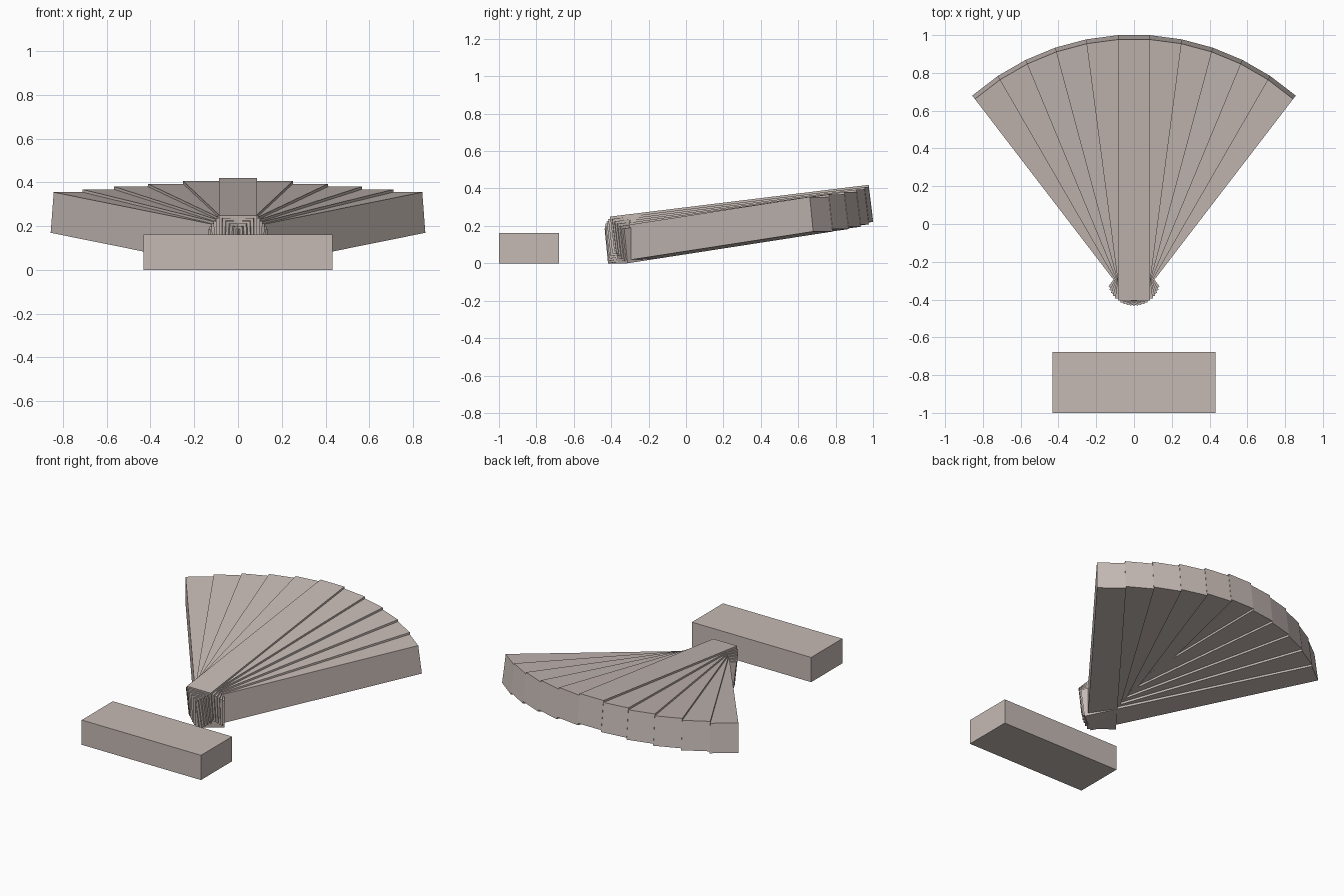
import bpy
import math
from mathutils import Matrix, Vector

cube = bpy.data.objects.get("Cube")
if cube:
    bpy.data.objects.remove(cube, do_unlink=True)

# Single warm grey stone colour
stone = bpy.data.materials.new("warm_grey_stone")
stone.use_nodes = True
colour = (0.56, 0.49, 0.46, 1)
stone.diffuse_color = colour
stone.node_tree.nodes["Principled BSDF"].inputs["Base Color"].default_value = colour


def box(name, low, high, transform=Matrix()):
    """Box between two corners, with a transform baked into its mesh."""
    low, high = Vector(low), Vector(high)
    bpy.ops.mesh.primitive_cube_add(size=1)
    obj = bpy.context.object
    obj.name = name
    obj.data.transform(transform @ Matrix.Translation((low + high) / 2)
                       @ Matrix.Diagonal((*(high - low), 1)))
    obj.data.materials.append(stone)
    return obj


# Free-standing block at the front
box("front_block", (-0.432, -1, 0), (0.432, -0.678, 0.162))

# Fan of overlapping slats: tilted up to the back, each pair lower than the last
PIVOT_Y = -0.295
STEP = math.radians(7.5)
TILT = math.radians(7)
DROP = 0.0128
SIDE_PAIRS = 5
WIDTH, LENGTH, HEIGHT = 0.172, 1.393, 0.187

for i in range(-SIDE_PAIRS, SIDE_PAIRS + 1):
    lift = DROP * (SIDE_PAIRS - abs(i))
    place = (Matrix.Translation((0, PIVOT_Y, lift))
             @ Matrix.Rotation(-i * STEP, 4, 'Z')
             @ Matrix.Translation((0, -0.088, 0))
             @ Matrix.Rotation(TILT, 4, 'X'))
    side = "centre" if i == 0 else ("left" if i > 0 else "right")
    name = "centre_slat" if i == 0 else f"{side}_slat_{abs(i)}"
    box(name, (-WIDTH / 2, 0, 0), (WIDTH / 2, LENGTH, HEIGHT), place)
